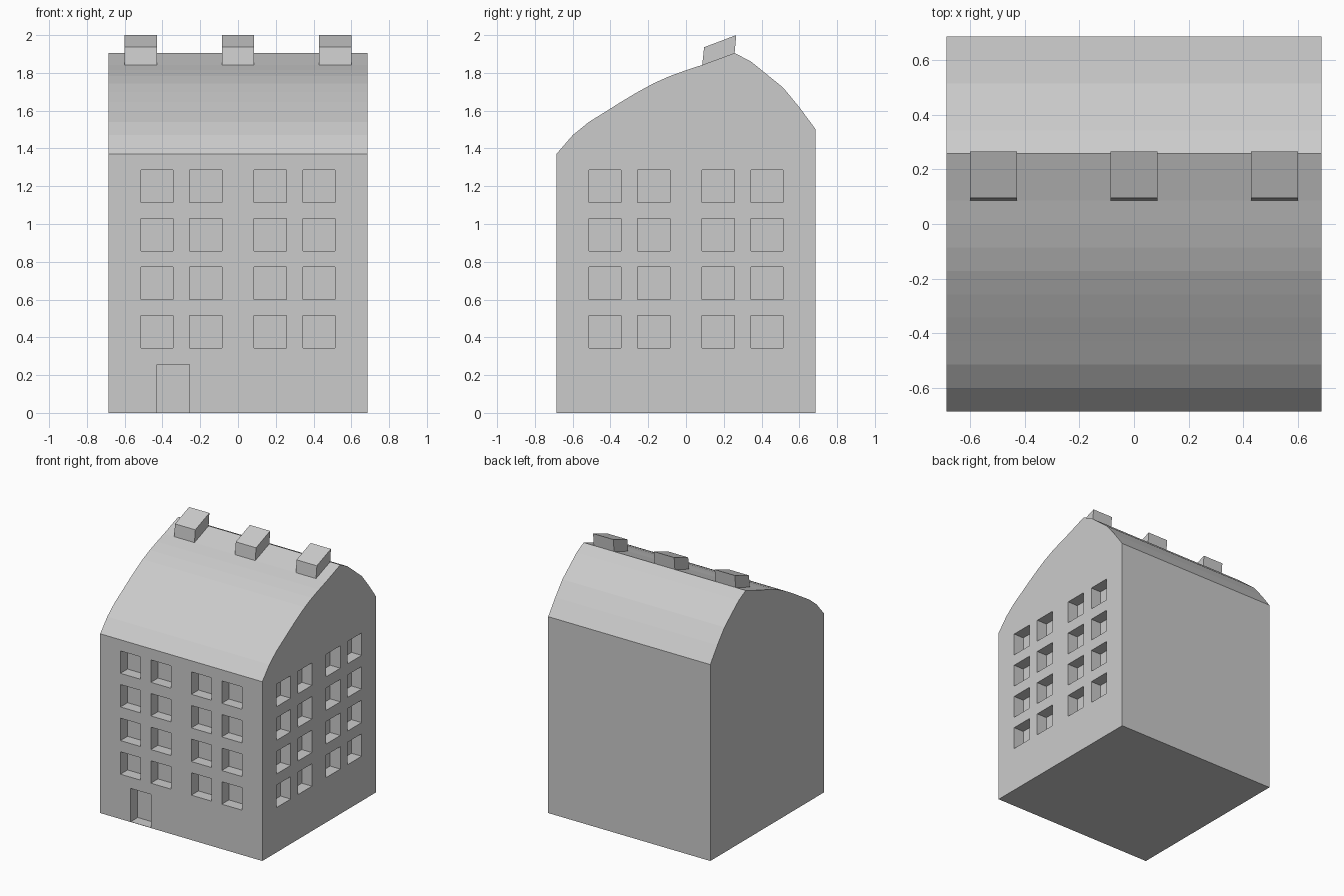
import bpy, bmesh
from mathutils import Matrix, Vector

if "Cube" in bpy.data.objects:
    bpy.data.objects.remove(bpy.data.objects["Cube"])

U = 2 / 23.333          # module: the whole house follows this grid
H = 8 * U               # half width and half depth


def to_object(name, bm):
    bmesh.ops.recalc_face_normals(bm, faces=bm.faces)
    mesh = bpy.data.meshes.new(name)
    bm.to_mesh(mesh)
    bm.free()
    obj = bpy.data.objects.new(name, mesh)
    bpy.context.collection.objects.link(obj)
    return obj


def prism(name, profile, x0, x1):
    """Extrude a (y, z) side profile along x."""
    bm = bmesh.new()
    face = bm.faces.new([bm.verts.new((x0, y, z)) for y, z in profile])
    ext = bmesh.ops.extrude_face_region(bm, geom=[face])["geom"]
    bmesh.ops.translate(bm, vec=(x1 - x0, 0, 0),
                        verts=[v for v in ext if isinstance(v, bmesh.types.BMVert)])
    return to_object(name, bm)


def add_box(bm, lo, hi):
    lo, hi = Vector(lo), Vector(hi)
    bmesh.ops.create_cube(bm, size=1, matrix=Matrix.Translation((lo + hi) / 2)
                          @ Matrix.Diagonal((*(hi - lo), 1)))


# House body with curved, off-centre roof
profile = [(-H, 0), (-H, 1.371), (-7*U, 1.47), (-6*U, 1.54), (-5*U, 1.593),
           (-4*U, 1.647), (-3*U, 1.698), (-2*U, 1.745), (-U, 1.783),
           (0, 1.814), (U, 1.842), (3*U, 1.905), (4*U, 1.861),
           (6*U, 1.722), (7*U, 1.618), (H, 1.502), (H, 0)]
house = prism("house_body", profile, -H, H)

# Window and door recesses, one module deep, on the front and right walls
bm = bmesh.new()
for a in (-6, -3, 1, 4):
    for row in range(4):
        z0 = (4 + 3 * row) * U
        z1 = z0 + 2 * U
        add_box(bm, (a * U, -9 * U, z0), ((a + 2) * U, -7 * U, z1))
        add_box(bm, (7 * U, a * U, z0), (9 * U, (a + 2) * U, z1))
add_box(bm, (-5 * U, -9 * U, 0.002), (-3 * U, -7 * U, 3 * U))
cutter = to_object("recess_cutter", bm)
cutter.hide_render = True
cutter.hide_viewport = False
cutter.display_type = 'WIRE'
cut = house.modifiers.new("recesses", 'BOOLEAN')
cut.operation = 'DIFFERENCE'
cut.solver = 'EXACT'
cut.object = cutter

# Three slanted chimneys along the ridge
for i, cx in enumerate((-6 * U, 0, 6 * U)):
    prism(f"chimney_{i + 1}",
          [(U, 1.841), (0.096, 1.936), (0.266, 2.0), (3 * U, 1.904)],
          cx - U, cx + U)
